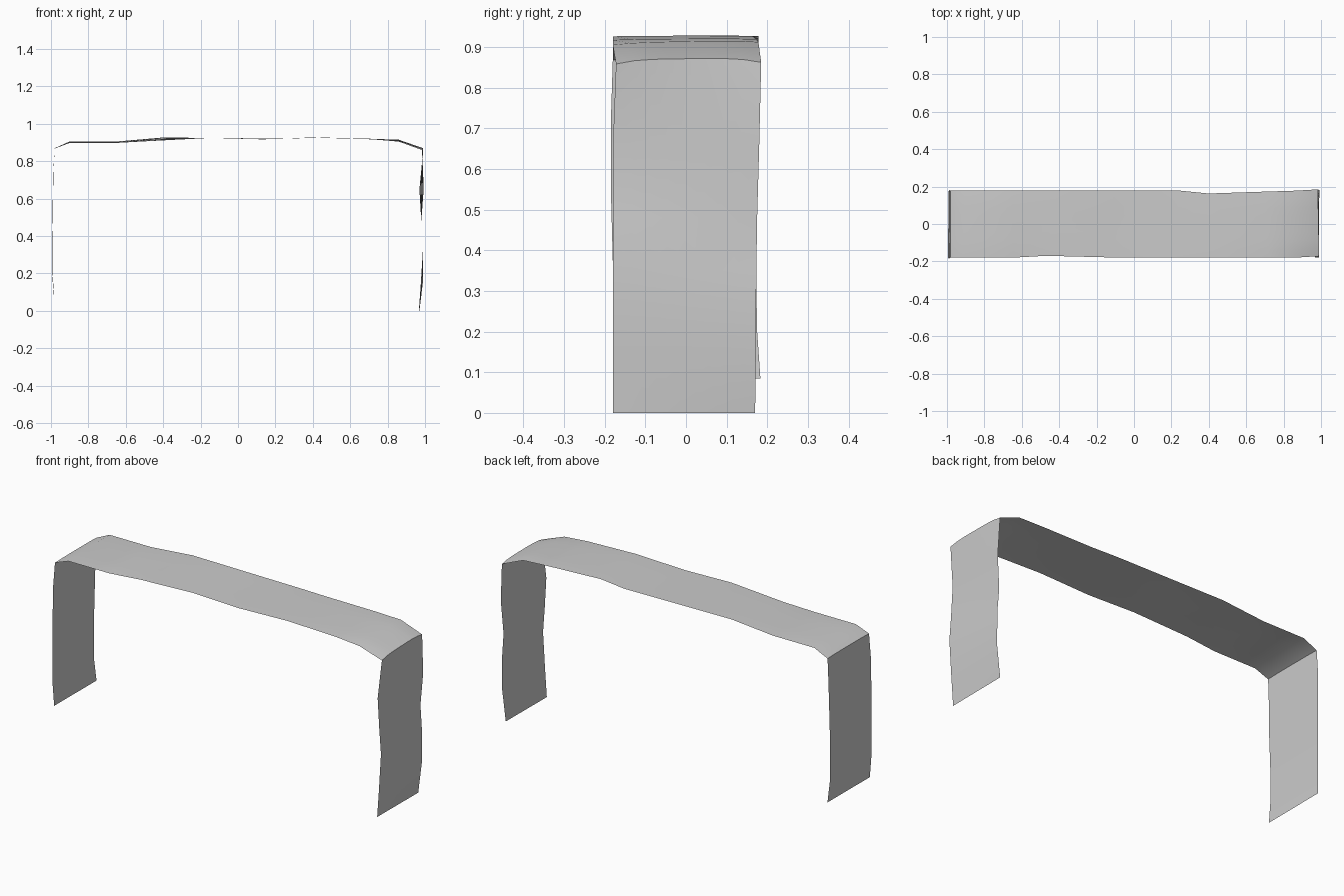
import bpy, bmesh
from math import radians

# Stations along the draped strip: front (x, y, z), back (x, y, z), mid-width bow in z
STATIONS = [
    # left leg, upwards
    ((-.985, -.18, .085), (-.983, .183, .085), 0),
    ((-.994, -.18, .20), (-.992, .175, .20), 0),
    ((-.994, -.18, .37), (-.992, .172, .37), 0),
    ((-.991, -.185, .56), (-.989, .175, .56), 0),
    ((-.988, -.184, .74), (-.987, .18, .74), 0),
    ((-.98, -.18, .868), (-.98, .178, .868), .002),
    # top
    ((-.90, -.18, .898), (-.90, .178, .905), .003),
    ((-.65, -.18, .898), (-.65, .178, .905), .002),
    ((-.47, -.17, .908), (-.40, .178, .927), .002),
    ((-.15, -.178, .925), (-.10, .178, .924), 0),
    ((.13, -.18, .917), (.25, .178, .921), 0),
    ((.43, -.18, .926), (.40, .163, .927), .001),
    ((.72, -.18, .917), (.70, .173, .919), .002),
    ((.86, -.18, .905), (.86, .178, .912), .005),
    # right leg, downwards
    ((.99, -.172, .858), (.983, .185, .862), .011),
    ((.97, -.18, .65), (.993, .18, .655), 0),
    ((.98, -.18, .48), (.98, .175, .48), 0),
    ((.99, -.18, .35), (.99, .173, .35), 0),
    ((.978, -.18, .155), (.99, .172, .165), 0),
    ((.967, -.18, 0), (.97, .17, 0), 0),
]
COLUMNS = 8

# Loft a thin sheet across the stations
bm = bmesh.new()
rows = []
for front, back, bow in STATIONS:
    row = []
    for i in range(COLUMNS + 1):
        t = i / COLUMNS
        x, y, z = (a + (b - a) * t for a, b in zip(front, back))
        row.append(bm.verts.new((x, y, z + bow * (1 - (2 * t - 1) ** 4))))
    rows.append(row)
for a, b in zip(rows, rows[1:]):
    for i in range(COLUMNS):
        bm.faces.new((a[i], b[i], b[i + 1], a[i + 1]))

mesh = bpy.data.meshes.new("draped_strip")
bm.to_mesh(mesh)
bm.free()
strip = bpy.data.objects.new("draped_strip", mesh)
bpy.context.collection.objects.link(strip)

# Smooth cloth with crisp folds at the two corners
bpy.context.view_layer.objects.active = strip
strip.select_set(True)
bpy.ops.object.shade_smooth_by_angle(angle=radians(40))
